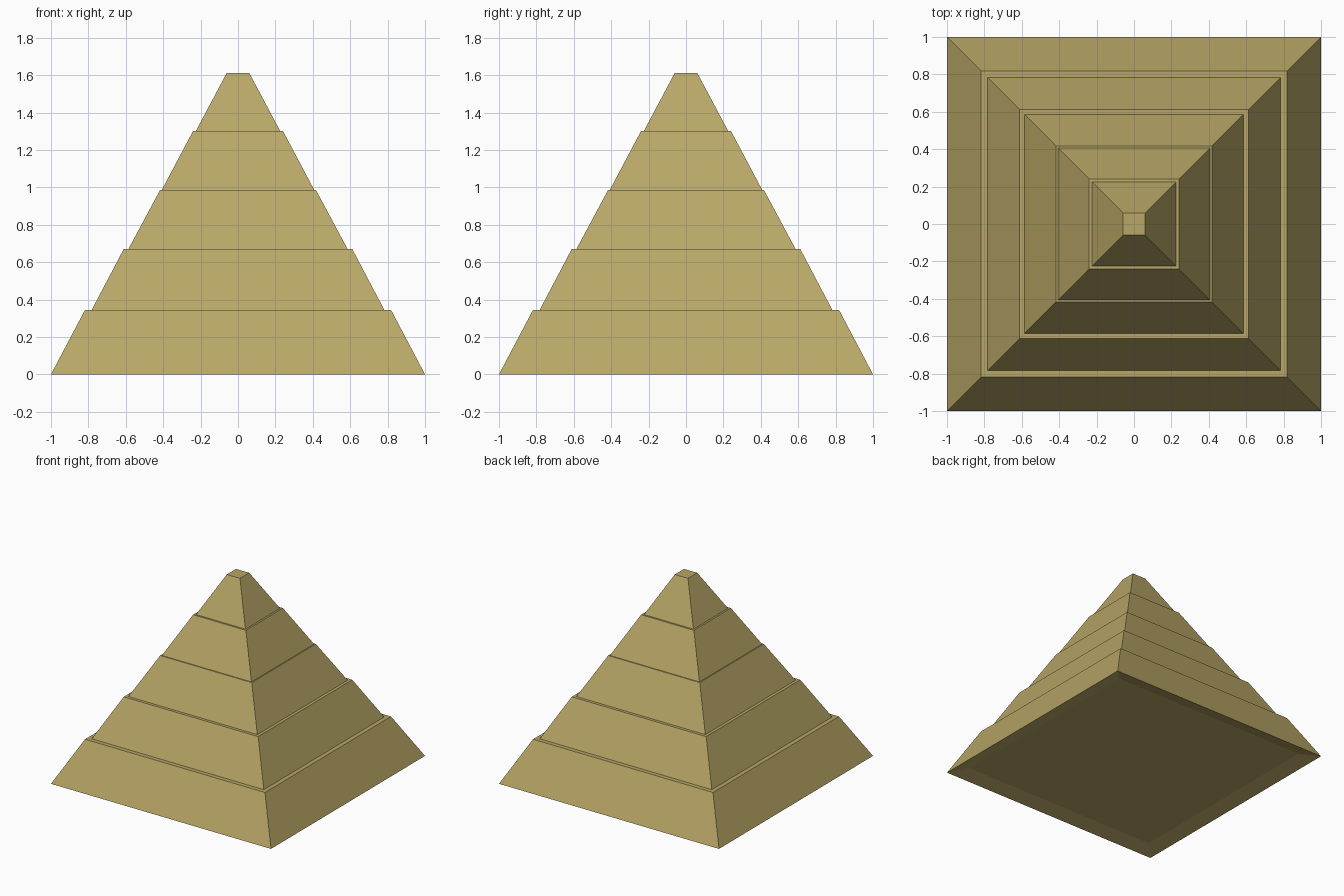
import bpy
import bmesh

if "Cube" in bpy.data.objects:
    bpy.data.objects.remove(bpy.data.objects["Cube"])

sand = bpy.data.materials.new("sandstone")
sand.diffuse_color = (0.48, 0.385, 0.135, 1)
sand.use_nodes = True
sand.node_tree.nodes["Principled BSDF"].inputs["Base Color"].default_value = sand.diffuse_color


def tier(name, z0, z1, r0, r1, dish=0.0):
    """Square frustum with half-width r0 at z0 and r1 at z1."""
    bm = bmesh.new()
    bmesh.ops.create_cube(bm, size=2)
    for v in bm.verts:
        low = v.co.z < 0
        r = r0 if low else r1
        v.co = (v.co.x * r, v.co.y * r, z0 if low else z1)
    # Shallow dished underside
    if dish:
        bm.normal_update()
        under = [f for f in bm.faces if f.normal.z < -0.9]
        bmesh.ops.inset_region(bm, faces=under, thickness=0.17)
        for v in under[0].verts:
            v.co.z = dish
    mesh = bpy.data.meshes.new(name)
    bm.to_mesh(mesh)
    bm.free()
    mesh.materials.append(sand)
    obj = bpy.data.objects.new(name, mesh)
    bpy.context.collection.objects.link(obj)


# Stacked tiers: bottom z, top z, bottom half-width, top half-width
tiers = [
    ("base_tier", 0.0, 0.345, 1.0, 0.818, 0.03),
    ("second_tier", 0.345, 0.67, 0.782, 0.611),
    ("third_tier", 0.67, 0.987, 0.586, 0.416),
    ("fourth_tier", 0.987, 1.302, 0.407, 0.24),
    ("cap_tier", 1.302, 1.612, 0.225, 0.06),
]
for t in tiers:
    tier(*t)
